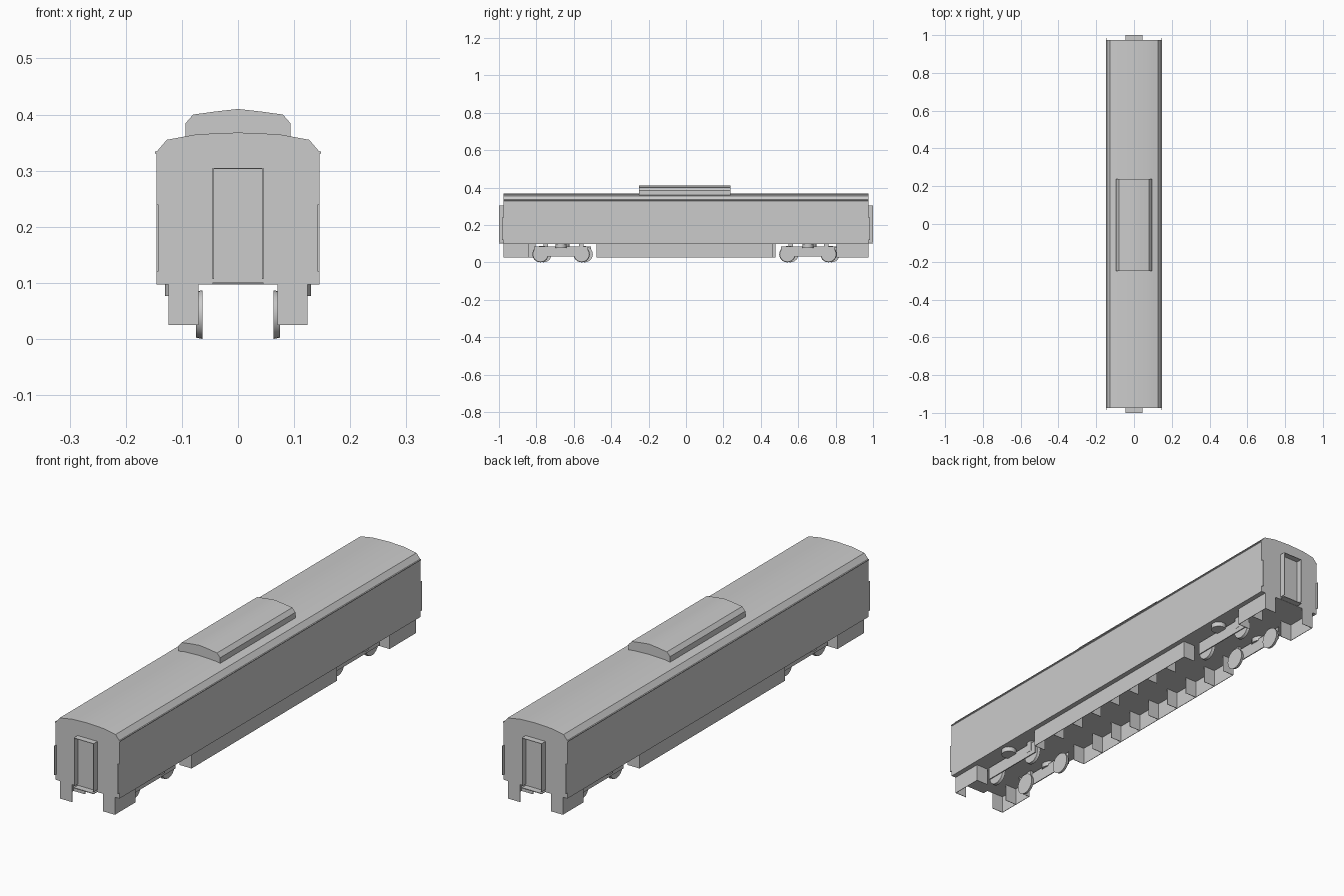
import bpy, bmesh, math
from mathutils import Matrix, Vector

if "Cube" in bpy.data.objects:
    bpy.data.objects.remove(bpy.data.objects["Cube"])


def finish(name, bm, smooth=False):
    bmesh.ops.recalc_face_normals(bm, faces=bm.faces)
    me = bpy.data.meshes.new(name)
    bm.to_mesh(me)
    bm.free()
    ob = bpy.data.objects.new(name, me)
    bpy.context.collection.objects.link(ob)
    if smooth:
        bpy.ops.object.select_all(action='DESELECT')
        ob.select_set(True)
        bpy.context.view_layer.objects.active = ob
        bpy.ops.object.shade_smooth_by_angle(angle=math.radians(30))
    return ob


def add_box(bm, x, y, z):
    """Box between the (min, max) pairs of each axis."""
    lo, hi = zip(x, y, z)
    size = [abs(b - a) for a, b in zip(lo, hi)]
    mid = [(a + b) / 2 for a, b in zip(lo, hi)]
    bmesh.ops.create_cube(bm, size=1, matrix=Matrix.Translation(mid) @ Matrix.Diagonal((*size, 1)))


def extrude_profile(name, half, y0, y1):
    """Mirror a half profile (x, z) across x = 0 and extrude it along y."""
    pts = half + [(-x, z) for x, z in reversed(half) if x > 0]
    bm = bmesh.new()
    face = bm.faces.new([bm.verts.new((x, y0, z)) for x, z in pts])
    ext = bmesh.ops.extrude_face_region(bm, geom=[face])
    verts = [v for v in ext['geom'] if isinstance(v, bmesh.types.BMVert)]
    bmesh.ops.translate(bm, verts=verts, vec=Vector((0, y1 - y0, 0)))
    return finish(name, bm, True)


# Car body with gutter and arched roof
extrude_profile("car_body", [
    (0.145, 0.097), (0.145, 0.329), (0.148, 0.331), (0.148, 0.334),
    (0.144, 0.335), (0.127, 0.355), (0.100, 0.360), (0.072, 0.365), (0, 0.368)], -0.975, 0.975)

# Roof equipment pod
extrude_profile("roof_unit", [
    (0.094, 0.355), (0.094, 0.384), (0.080, 0.400), (0.04, 0.4055), (0, 0.410)], -0.25, 0.238)

T = 0.002          # sheet thickness
SIDE = 0.124       # outer face of the skirts
INNER = 0.070      # inner edge of the skirt ribs

for s, end in ((1, "back"), (-1, "front")):
    # Open gangway hood: two jambs, a lintel and a threshold
    bm = bmesh.new()
    y = (s * 0.974, s * 1.0)
    for x in (-0.045, 0.045 - T):
        add_box(bm, (x, x + T), y, (0.107, 0.305))
    add_box(bm, (-0.045, 0.045), y, (0.303, 0.305))
    add_box(bm, (-0.045, 0.045), y, (0.098, 0.101))
    finish(end + "_gangway", bm)

    # Corner handrails
    bm = bmesh.new()
    for x in (-0.145, 0.142):
        add_box(bm, (x, x + 0.003), (s * 0.974, s * 0.985), (0.12, 0.24))
    finish(end + "_corner_rails", bm)

# The two sides repeat by a half turn about z
for s, side in ((1, "right"), (-1, "left")):
    # Skirts with cross ribs
    for label, y0, y1, ribs in (("front", -0.975, -0.84, 2),
                                ("middle", -0.478, 0.463, 9),
                                ("rear", 0.805, 0.975, 3)):
        bm = bmesh.new()
        add_box(bm, (s * (SIDE - T), s * SIDE), (s * y0, s * y1), (0.025, 0.098))
        for i in range(ribs):
            y = y0 + (y1 - y0 - T) * i / (ribs - 1)
            add_box(bm, (s * INNER, s * SIDE), (s * y, s * (y + T)), (0.025, 0.098))
        finish(f"{side}_{label}_skirt", bm)

    for c, post, bogie in ((-0.668, -0.56, "a"), (0.652, 0.75, "b")):
        # Bogie side frame and hanger post
        bm = bmesh.new()
        add_box(bm, (s * 0.079, s * 0.083), (s * (c - 0.145), s * (c + 0.145)), (0.032, 0.085))
        add_box(bm, (s * 0.072, s * 0.084), (s * (post - 0.013), s * (post + 0.013)), (0.05, 0.098))
        finish(f"{side}_bogie_frame_{bogie}", bm)

        # Suspension spring pad
        bm = bmesh.new()
        bmesh.ops.create_cone(bm, cap_ends=True, segments=16, radius1=0.03, radius2=0.03,
                              depth=0.021, matrix=Matrix.Translation((s * 0.1, s * c, 0.0875)))
        finish(f"{side}_spring_{bogie}", bm, True)

        # Wheels
        for k in (-0.11, 0.11):
            bm = bmesh.new()
            mat = (Matrix.Translation((s * 0.069, s * (c + k), 0.0435))
                   @ Matrix.Rotation(s * math.pi / 2, 4, 'Y'))
            bmesh.ops.create_cone(bm, cap_ends=True, segments=24, radius1=0.0435,
                                  radius2=0.041, depth=0.012, matrix=mat)
            finish(f"{side}_wheel_{bogie}", bm, True)
